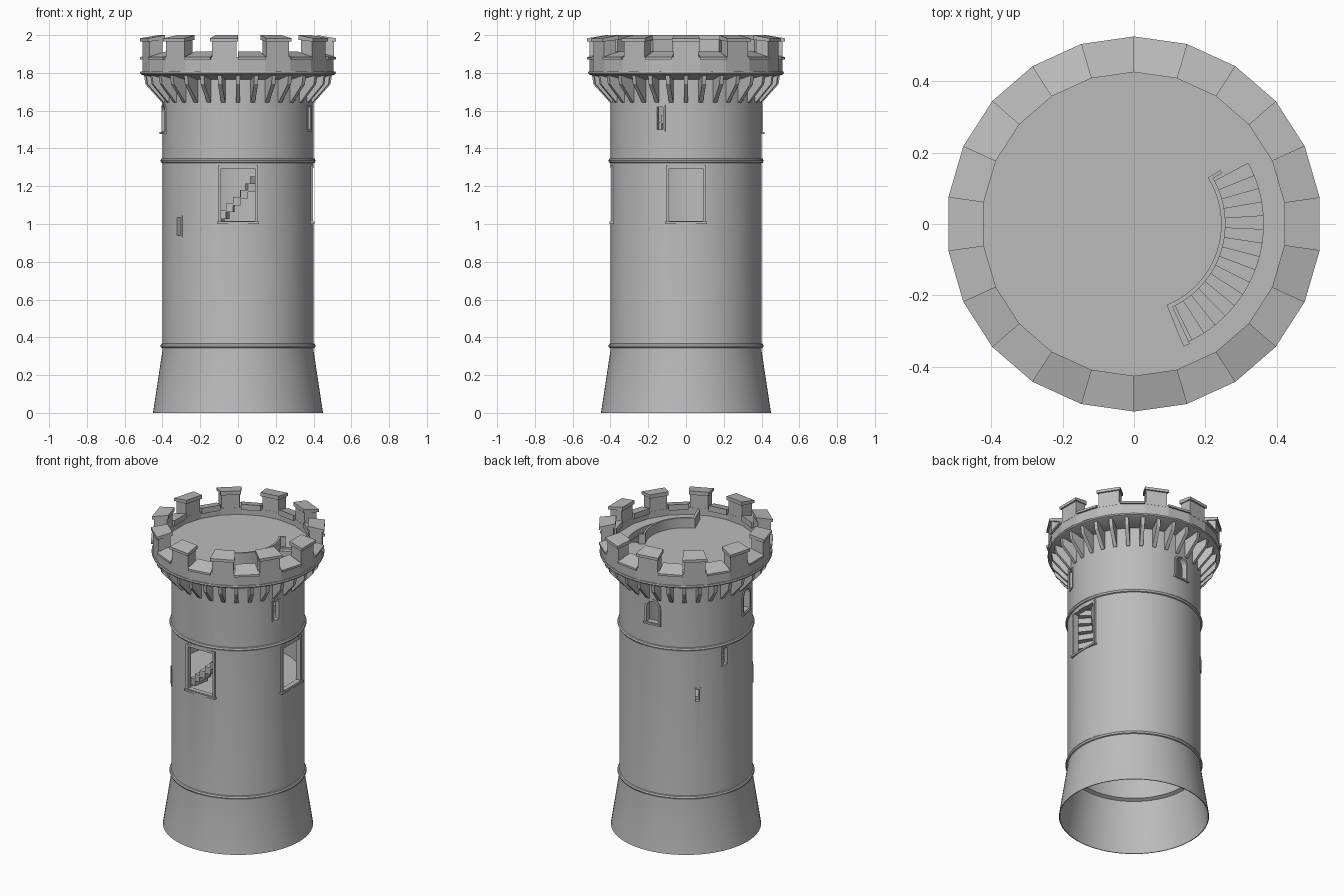
import bpy, bmesh, math
from math import radians, sin, cos, pi
from mathutils import Matrix, Vector

if "Cube" in bpy.data.objects:
    bpy.data.objects.remove(bpy.data.objects["Cube"])

stone = bpy.data.materials.new("grey_stone")
stone.use_nodes = True
GREY = (0.5, 0.5, 0.5, 1)
stone.diffuse_color = GREY
stone.node_tree.nodes["Principled BSDF"].inputs["Base Color"].default_value = GREY


def finish(bm, name, smooth=False):
    """Turn a bmesh into a named stone object."""
    bmesh.ops.remove_doubles(bm, verts=bm.verts, dist=1e-5)
    bmesh.ops.recalc_face_normals(bm, faces=bm.faces)
    mesh = bpy.data.meshes.new(name)
    bm.to_mesh(mesh)
    bm.free()
    mesh.materials.append(stone)
    obj = bpy.data.objects.new(name, mesh)
    bpy.context.collection.objects.link(obj)
    if smooth:
        smooth_edges(obj)
    return obj


def smooth_edges(obj):
    bpy.ops.object.select_all(action="DESELECT")
    obj.select_set(True)
    bpy.context.view_layer.objects.active = obj
    bpy.ops.object.shade_smooth_by_angle(angle=radians(30))


def loft(bm, loops, closed):
    """Skin matching closed loops of points, capping the ends unless closed."""
    rows = [[bm.verts.new(p) for p in loop] for loop in loops]
    pairs = list(zip(rows, rows[1:])) + ([(rows[-1], rows[0])] if closed else [])
    for a, b in pairs:
        for i in range(len(a)):
            j = (i + 1) % len(a)
            bm.faces.new((a[i], a[j], b[j], b[i]))
    if not closed:
        bm.faces.new(rows[0])
        bm.faces.new(rows[-1])


def sweep(bm, section, start=0, end=360, steps=72):
    """Sweep a closed (radius, z) section around the tower axis."""
    full = end - start == 360
    loops = []
    for i in range(steps if full else steps + 1):
        a = radians(start + (end - start) * i / steps)
        loops.append([(r * cos(a), r * sin(a), z) for r, z in section])
    loft(bm, loops, full)


def rect(r0, r1, z0, z1):
    return [(r0, z0), (r1, z0), (r1, z1), (r0, z1)]


def subtract(obj, cutter):
    """Cut one object from another and drop the cutter."""
    mod = obj.modifiers.new("cut", "BOOLEAN")
    mod.operation, mod.solver, mod.object = "DIFFERENCE", "EXACT", cutter
    graph = bpy.context.evaluated_depsgraph_get()
    obj.data = bpy.data.meshes.new_from_object(obj.evaluated_get(graph))
    obj.modifiers.clear()
    bpy.data.objects.remove(cutter)
    smooth_edges(obj)


def opening(angle, depth, half, low, high, arched):
    """Outline of a window opening on a plane at the given depth."""
    pts = [(-half, low), (half, low)]
    if arched:
        pts += [(half * cos(pi * i / 8), high - half + half * sin(pi * i / 8)) for i in range(9)]
    else:
        pts += [(half, high), (-half, high)]
    turn = Matrix.Rotation(radians(angle), 3, "Z")
    return [turn @ Vector((depth, y, z)) for y, z in pts]


# Tower wall: flared foot and hollow drum
bm = bmesh.new()
sweep(bm, [(0.45, 0), (0.4, 0.33), (0.4, 1.79), (0.37, 1.79), (0.37, 0.34), (0.392, 0.33), (0.445, 0)])
wall = finish(bm, "tower_wall")

# Windows: angle, half width, bottom, top, border, arched
windows = [
    (-90, 0.09, 1.015, 1.295, 0.015, False),
    (0, 0.09, 1.015, 1.295, 0.015, False),
    (95, 0.04, 1.49, 1.63, 0.014, True),
    (190, 0.04, 1.49, 1.63, 0.014, True),
    (-20, 0.018, 1.50, 1.62, 0.011, False),
    (161, 0.015, 1.20, 1.31, 0.01, False),
    (135, 0.012, 0.99, 1.07, 0.008, False),
    (219, 0.015, 0.94, 1.035, 0.01, False),
]
holes, frames = bmesh.new(), bmesh.new()
for angle, half, low, high, border, arched in windows:
    front = 0.396 if half > 0.05 else 0.403
    size = (half, low, high, arched)
    outer = (half + border, low - border, high + border, arched)
    mid = (half + 0.002, low - 0.002, high + 0.002, arched)
    loft(holes, [opening(angle, d, *mid) for d in (0.3, 0.46)], False)
    loft(frames, [opening(angle, 0.365, *outer), opening(angle, front, *outer),
                  opening(angle, front, *size), opening(angle, 0.365, *size)], True)
    # Projecting sill under the wider windows
    if half > 0.03:
        wide = half + border + 0.006
        loft(frames, [opening(angle, d, wide, low - border, low - 0.003, False)
                      for d in (0.37, front + 0.008)], False)
subtract(wall, finish(holes, "window_cutter"))
finish(frames, "window_frames")

# Rounded string courses
for name, z in (("lower_band", 0.355), ("upper_band", 1.335)):
    bm = bmesh.new()
    sweep(bm, [(0.397 + 0.014 * cos(pi * i / 4), z + 0.014 * sin(pi * i / 4)) for i in range(8)])
    finish(bm, name, True)

# Corbel fins under the parapet
bm = bmesh.new()
fin = [(0.39, 1.64), (0.405, 1.645), (0.49, 1.74), (0.498, 1.79), (0.39, 1.79)]
for i in range(32):
    turn = Matrix.Rotation(2 * pi * i / 32, 3, "Z")
    loft(bm, [[turn @ Vector((r, y, z)) for r, z in fin] for y in (-0.011, 0.011)], False)
finish(bm, "corbels")

# Parapet underside and round moulding
bm = bmesh.new()
sweep(bm, [(0.38, 1.765), (0.41, 1.765), (0.5, 1.787), (0.515, 1.793), (0.518, 1.8),
           (0.515, 1.808), (0.38, 1.808)])
finish(bm, "parapet_moulding", True)

# Parapet wall with alternating merlons and sloped sills
SIDES = 22
STEP = 360 / SIDES
bm = bmesh.new()
sweep(bm, rect(0.435, 0.512, 1.8, 1.885), 90, 450, SIDES)
finish(bm, "parapet_wall")
merlons, caps, sills = bmesh.new(), bmesh.new(), bmesh.new()
for k in range(SIDES):
    a, b = 90 - (k + 1) * STEP, 90 - k * STEP
    if k % 2:
        sweep(merlons, rect(0.435, 0.512, 1.87, 1.985), a + 0.9, b - 0.9, 1)
        sweep(caps, [(0.425, 1.975), (0.525, 1.965), (0.525, 1.983), (0.425, 2.0)], a, b, 1)
    else:
        sweep(sills, [(0.425, 1.875), (0.525, 1.87), (0.525, 1.883), (0.425, 1.912)], a, b, 1)
finish(merlons, "merlons")
finish(caps, "merlon_caps")
finish(sills, "crenel_sills")

# Roof deck with stair well cut out
TOP, LAST = 1.84, 28
bm = bmesh.new()
bmesh.ops.create_cone(bm, cap_ends=True, segments=72, radius1=0.45, radius2=0.45, depth=0.04,
                      matrix=Matrix.Translation((0, 0, TOP - 0.02)))
deck = finish(bm, "roof_deck")
bm = bmesh.new()
sweep(bm, rect(0.25, 0.362, 1.7, 1.9), -66, LAST, 24)
subtract(deck, finish(bm, "well_cutter"))

# Inner floor
bm = bmesh.new()
bmesh.ops.create_cone(bm, cap_ends=True, segments=72, radius1=0.375, radius2=0.375, depth=0.03,
                      matrix=Matrix.Translation((0, 0, 0.995)))
finish(bm, "inner_floor")

# Curved stair from the inner floor up to the deck
STEPS, TREAD = 23, 6.1
rise = (TOP - 1.01) / STEPS
bm = bmesh.new()
for i in range(STEPS):
    end = LAST - i * TREAD
    z = TOP - (i + 0.3) * rise
    sweep(bm, rect(0.255, 0.365, z - 0.045, z), end - TREAD, end, 2)
finish(bm, "stairs")

# Guard wall around the stair well
bm = bmesh.new()
sweep(bm, rect(0.244, 0.256, 1.8, 1.905), -66, LAST + 3, 24)
sweep(bm, rect(0.244, 0.37, 1.8, 1.905), -68, -65, 1)
sweep(bm, rect(0.244, 0.285, 1.8, 1.905), LAST + 2, LAST + 4, 1)
finish(bm, "stair_guard", True)
